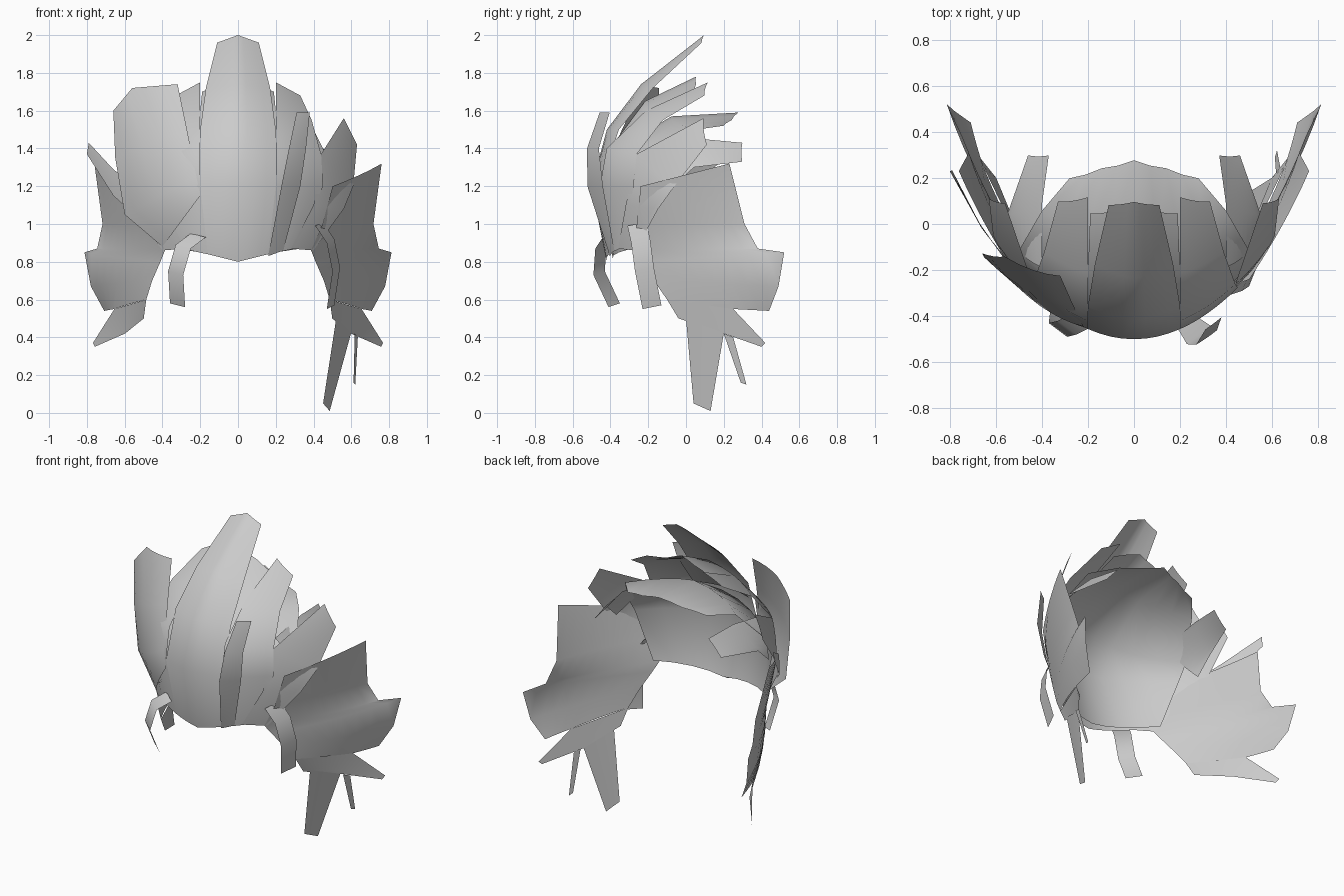
import bpy
import bmesh
from mathutils import Vector

cube = bpy.data.objects.get("Cube")
if cube:
    bpy.data.objects.remove(cube)

# One pale grey for every lock
grey = bpy.data.materials.new("pale_grey_hair")
grey.use_nodes = True
hair_colour = (0.6, 0.6, 0.6, 1)
grey.diffuse_color = hair_colour
grey.node_tree.nodes["Principled BSDF"].inputs["Base Color"].default_value = hair_colour

HEAD_CENTRE = Vector((0, 0.1, 1))
STEPS = 8


def on_front(x, z, back=0):
    """Point on the curved front of the head, moved back if asked."""
    bend = 0.9 if z > 1.2 else 0.5
    return Vector((x, 1.1 * x * x + bend * (z - 1.2) ** 2 - 0.5 + back, z))


def on_left(y, z, out=0):
    """Point on the flaring left side of the head, moved out if asked."""
    return Vector((0.6 + 0.52 * y - 0.25 * y * y + 0.2 * (z - 0.9) + out, y, z))


def in_space(x, y, z):
    return Vector((x, y, z))


def sampled(row, place):
    """Spread points evenly along a row of controls, then place them."""
    controls = [Vector(c if len(c) > 2 else (*c, 0)) for c in row]
    spans = len(controls) - 1
    points = []
    for step in range(STEPS + 1):
        along = step * spans / STEPS
        i = min(int(along), spans - 1)
        points.append(place(*controls[i].lerp(controls[i + 1], along - i)))
    return points


def sheet(name, rows, place=on_front, flip=False):
    """Loft one thin lock of hair through its cross rows."""
    bm = bmesh.new()
    grid = []
    for row in rows:
        points = sampled(row, place)
        if flip:
            points = [Vector((-p.x, p.y, p.z)) for p in points]
        grid.append([bm.verts.new(p) for p in points])
    for low, high in zip(grid, grid[1:]):
        for i in range(STEPS):
            bm.faces.new((low[i], low[i + 1], high[i + 1], high[i]))
    bm.normal_update()
    facing = sum((face.calc_center_median() - HEAD_CENTRE).dot(face.normal) * face.calc_area()
                 for face in bm.faces)
    if facing < 0:
        bmesh.ops.reverse_faces(bm, faces=bm.faces[:])
    for face in bm.faces:
        face.smooth = True
    mesh = bpy.data.meshes.new(name)
    bm.to_mesh(mesh)
    bm.free()
    mesh.materials.append(grey)
    lock = bpy.data.objects.new(name, mesh)
    bpy.context.collection.objects.link(lock)


def sheet_pair(name, rows, place=on_front):
    sheet("left_" + name, rows, place)
    sheet("right_" + name, rows, place, flip=True)


def middle_sheet(name, half_rows):
    """Sheet whose rows run from the middle line to one edge, then mirrored."""
    sheet(name, [[(-p[0], *p[1:]) for p in row[:0:-1]] + row for row in half_rows])


def curl(name, path, half_width):
    """Narrow ribbon that follows a path."""
    side = Vector(half_width)
    sheet(name, [[Vector(p) - side, Vector(p) + side] for p in path], in_space)


# Tall middle lock, sweeping up and back from the forehead
middle_sheet("middle_crest", [
    [(0, .8), (.16, .84)],
    [(0, 1.2), (.2, 1.2)],
    [(0, 1.5), (.2, 1.5, .02)],
    [(0, 1.74), (.17, 1.72, .05)],
    [(0, 2, .02), (.11, 1.96, .05)],
])

# Shorter lock tucked below the crest
middle_sheet("under_crest", [
    [(0, 1.4, .06), (.2, 1.4, .06)],
    [(0, 1.65, .1), (.2, 1.6, .1)],
    [(0, 1.78, .25), (.1, 1.74, .28), (.19, 1.7, .28)],
])

# Inner dome that closes the front and top of the head
middle_sheet("inner_crown", [
    [(0, .82, .04), (.4, .88, .04)],
    [(0, 1.2, .04), (.5, 1.2, .04)],
    [(0, 1.4, .1), (.5, 1.3, .1)],
    [(0, 1.57, .3), (.4, 1.5, .3)],
    [(0, 1.59, .64), (.14, 1.55, .61), (.28, 1.52, .52)],
])

# Locks beside the crest
sheet_pair("crown_lock", [
    [(.16, .84), (.3, .87)],
    [(.2, 1.2), (.45, 1.2)],
    [(.2, 1.4), (.44, 1.37)],
    [(.2, 1.6, .1), (.39, 1.55, .1)],
    [(.2, 1.75, .3), (.33, 1.68, .27)],
])

# Locks over the temples
sheet_pair("temple_lock", [
    [(.28, .87), (.4, .86)],
    [(.4, 1.1), (.56, 1.08)],
    [(.44, 1.37), (.61, 1.2, .03)],
    [(.56, 1.56, .13), (.63, 1.42, .13)],
])

# Locks pointing back behind the temples
sheet_pair("back_lock", [
    [(.4, 1.4, .1), (.55, 1.2, .1)],
    [(.4, 1.45, .35), (.55, 1.3, .2)],
    [(.37, 1.43, .6), (.46, 1.33, .55)],
])

# Broad side sheets, from the front edge to the jagged rear edge
sheet_pair("side_sheet", [
    [(-.24, 1.2, -.02), (.23, 1.32, -.03)],
    [(-.26, 1, -.02), (.31, 1, -.04)],
    [(-.28, .86, -.04), (.38, .87, -.01)],
    [(-.24, .8, -.03), (.52, .85, .02)],
    [(-.17, .7, -.01), (.49, .67, .03)],
    [(-.1, .6), (.25, .55, .01), (.44, .54)],
], on_left)

# Pointed lower ends of the side sheets
sheet_pair("jaw_lock", [
    [(-.1, .6), (-.04, .5)],
    [(.25, .55, .01), (.2, .42)],
    [(.42, .37, .1), (.4, .35, .1)],
], on_left)

# Loose strip standing off the left of the forehead
sheet("forehead_strip", [
    [(.16, .83), (.24, .86)],
    [(.23, 1.2, -.08), (.33, 1.2, -.06)],
    [(.27, 1.4, -.14), (.36, 1.4, -.14)],
    [(.31, 1.59, -.2), (.38, 1.59, -.2)],
])

# Wide raised lock on the right of the forehead
sheet("right_forehead_lock", [
    [(-.2, 1.15), (-.4, .88)],
    [(-.22, 1.25), (-.6, 1.05, -.08)],
    [(-.27, 1.5), (-.65, 1.35, -.13)],
    [(-.32, 1.74, -.1), (-.56, 1.72, -.23), (-.66, 1.6, -.25)],
])

# Thin lock flicking out on the right side
sheet("right_flick", [
    [(-.56, 1.2), (-.55, 1.05)],
    [(-.67, 1.3), (-.66, 1.15)],
    [(-.79, 1.43), (-.8, 1.37)],
])

# Small curls hanging in front of the ears
curl("right_curl",
     [(-.21, -.41, .94), (-.29, -.45, .88), (-.33, -.46, .74), (-.32, -.38, .57)],
     (-.04, .03, .01))
curl("left_curl",
     [(.43, -.26, 1), (.49, -.24, .91), (.52, -.22, .76), (.49, -.18, .56)],
     (.02, .05, .01))

# Long strands trailing from the left side
sheet("left_trailing_strand", [
    [(0, .5), (.2, .42)],
    [(.04, .05), (.13, .01)],
], on_left)
sheet("left_thin_strand", [
    [(.2, .42, .02), (.25, .4, .02)],
    [(.29, .16, .03), (.32, .15, .03)],
], on_left)
